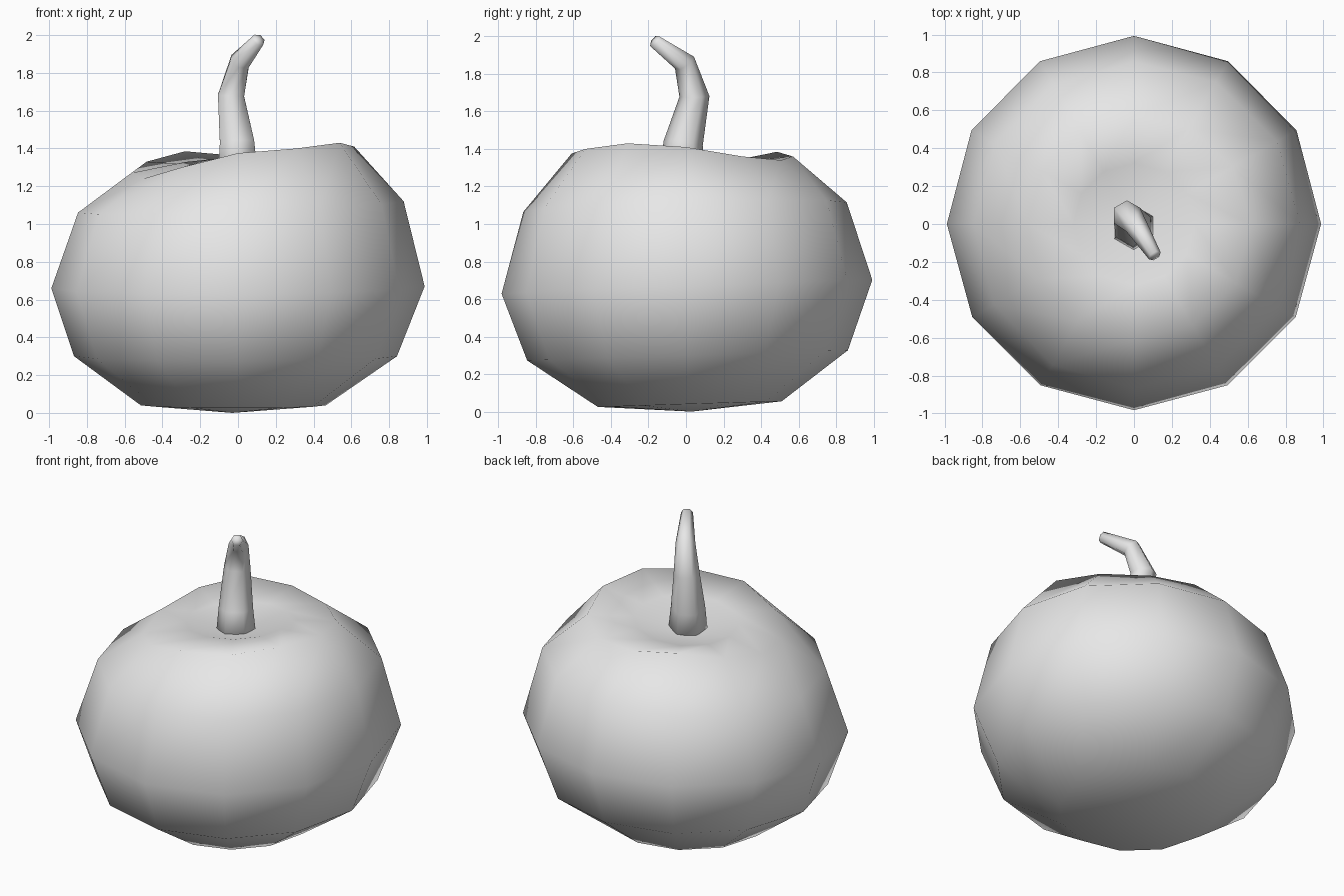
import bpy, bmesh, math
from mathutils import Vector

cube = bpy.data.objects.get("Cube")
if cube:
    bpy.data.objects.remove(cube, do_unlink=True)

grey = bpy.data.materials.new("light_grey")
grey.use_nodes = True
grey.diffuse_color = (0.8, 0.8, 0.8, 1)
grey.node_tree.nodes["Principled BSDF"].inputs["Base Color"].default_value = (0.8, 0.8, 0.8, 1)


def skin(name, rings, start, end):
    """Bridge closed rings of points and close both ends with a fan."""
    bm = bmesh.new()
    loops = [[bm.verts.new(p) for p in ring] for ring in rings]
    n = len(loops[0])
    for a, b in zip(loops, loops[1:]):
        for i in range(n):
            j = (i + 1) % n
            bm.faces.new((a[i], a[j], b[j], b[i]))
    for loop, tip in ((loops[0], start), (loops[-1], end)):
        pole = bm.verts.new(tip)
        for i in range(n):
            bm.faces.new((loop[i], loop[(i + 1) % n], pole))
    bmesh.ops.recalc_face_normals(bm, faces=bm.faces)
    for f in bm.faces:
        f.smooth = True
    mesh = bpy.data.meshes.new(name)
    bm.to_mesh(mesh)
    bm.free()
    mesh.materials.append(grey)
    obj = bpy.data.objects.new(name, mesh)
    bpy.context.collection.objects.link(obj)
    return obj


# Pumpkin body: slightly tilted rings with an uneven rim and a sunken top
SIDES = 12


def body_ring(radius, z, r_cos=0, r_sin=0, z_cos=0, z_sin=0, heights=None):
    ring = []
    for i in range(SIDES):
        a = math.tau * i / SIDES
        c, s = math.cos(a), math.sin(a)
        r = radius + r_cos * c + r_sin * s
        h = heights[i] if heights else z + z_cos * c + z_sin * s
        ring.append((r * c, r * s, h))
    return ring


rim = [1.41, 1.36, 1.34, 1.36, 1.385, 1.33, 1.27, 1.24, 1.30, 1.375, 1.40, 1.43]
body = [
    body_ring(0.49, 0.04, -0.025, 0.02, 0, 0.015),
    body_ring(0.855, 0.30, -0.013, 0.008, 0, 0.027),
    body_ring(0.988, 0.665, 0, 0.005, 0.005, 0.037),
    body_ring(0.862, 1.09, 0.015, -0.005, 0.03, 0.025),
    body_ring(0.59, 0, 0.025, -0.02, heights=rim),
    body_ring(0.32, 1.345, 0, 0, 0.025, -0.01),
]
skin("pumpkin_body", body, (-0.03, 0.03, 0), (0, 0, 1.27))

# Bent tapering stem: rings set square to the path
path = [Vector(p) for p in ((0, -0.02, 1.22), (-0.005, -0.015, 1.43),
                            (-0.037, 0.045, 1.68), (0.01, -0.008, 1.86),
                            (0.11, -0.168, 1.975))]
radii = (0.125, 0.105, 0.08, 0.06, 0.036)
stem = []
for i, (p, r) in enumerate(zip(path, radii)):
    before = (p - path[max(i - 1, 0)]).normalized()
    after = (path[min(i + 1, len(path) - 1)] - p).normalized()
    tangent = (before + after).normalized()
    turn = Vector((0, 0, 1)).rotation_difference(tangent)
    stem.append([p + turn @ Vector((r * math.cos(a), r * math.sin(a), 0))
                 for a in (math.tau * (k + 0.5) / 6 for k in range(6))])
skin("stem", stem, path[0], path[-1] + tangent * 0.006)
